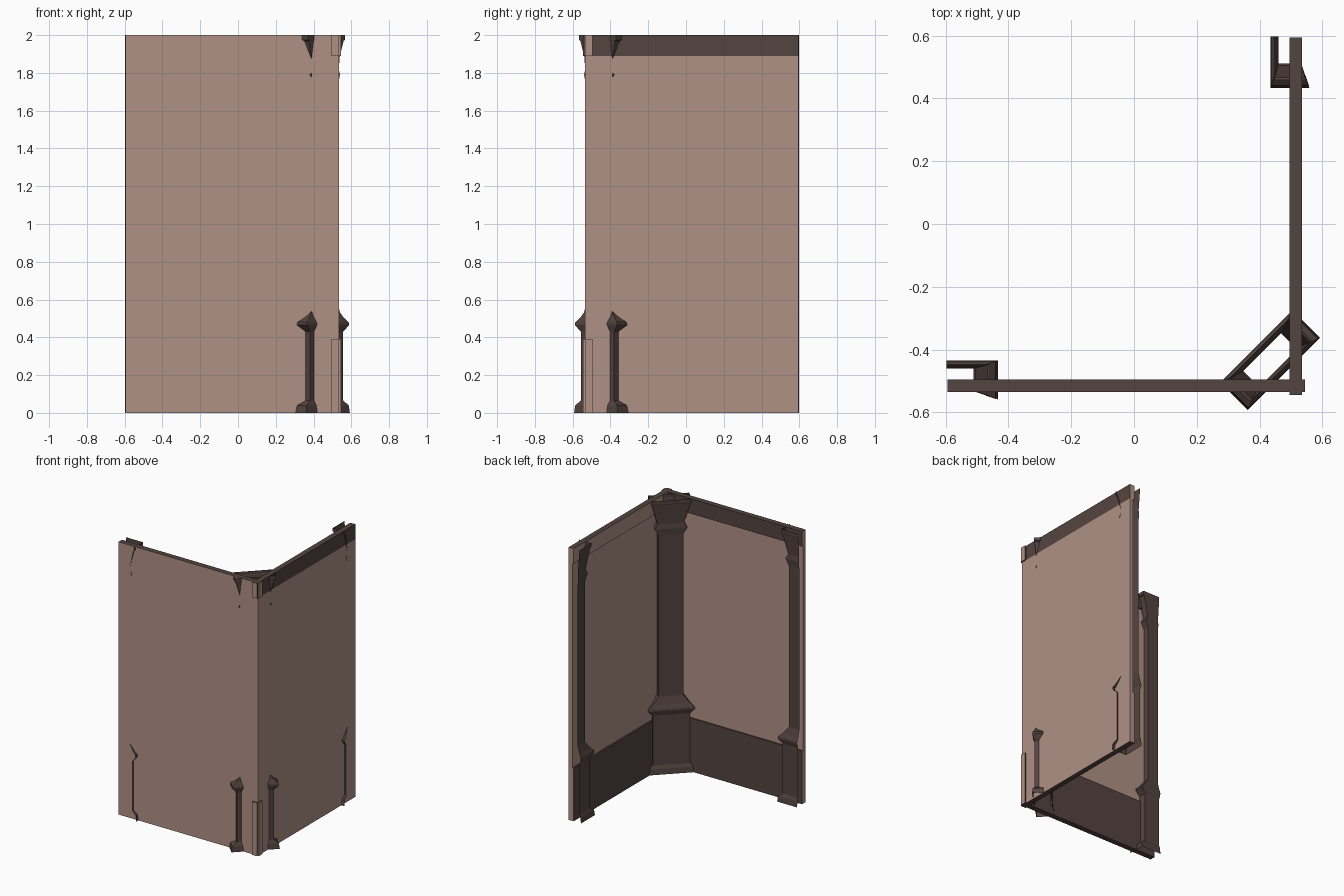
import bpy, bmesh
from math import sqrt
from mathutils import Vector

if "Cube" in bpy.data.objects:
    bpy.data.objects.remove(bpy.data.objects["Cube"])


def material(name, rgb):
    m = bpy.data.materials.new(name)
    m.diffuse_color = (*rgb, 1)
    m.use_nodes = True
    m.node_tree.nodes["Principled BSDF"].inputs["Base Color"].default_value = m.diffuse_color
    return m


PALE = material("pale_clay", (0.435, 0.285, 0.235))
DARK = material("dark_brown", (0.088, 0.058, 0.051))

# Pillar profile: height, half width, half depth
PROFILE = [
    (0.0, .163, .062), (.04, .157, .059), (.065, .125, .050), (.43, .125, .050),
    (.465, .158, .061), (.48, .156, .060), (.505, .128, .050), (.56, .085, .036),
    (1.74, .085, .036), (1.79, .110, .041), (1.825, .090, .037),
    (1.97, .130, .048), (1.975, .138, .050), (2.0, .138, .050),
]


def direct(x, y, z):
    return Vector((x, y, z))


def mirrored(x, y, z):
    """Reflect the front wall onto the right-hand wall."""
    return Vector((-y, -x, z))


def finish(bm, name, mats):
    me = bpy.data.meshes.new(name)
    bm.to_mesh(me)
    bm.free()
    for m in mats:
        me.materials.append(m)
    ob = bpy.data.objects.new(name, me)
    bpy.context.collection.objects.link(ob)
    return ob


def slab(name, lo, hi, place, inner_dark):
    """Box along a wall; inward, top and bottom faces may be dark."""
    bm = bmesh.new()
    bmesh.ops.create_cube(bm, size=1)
    for v in bm.verts:
        c = [lo[i] + (v.co[i] + .5) * (hi[i] - lo[i]) for i in range(3)]
        v.co = place(*c)
    bmesh.ops.recalc_face_normals(bm, faces=bm.faces)
    inward = place(0, 1, 0)
    for f in bm.faces:
        f.normal_update()
        if inner_dark and (f.normal.dot(inward) > .5 or abs(f.normal.z) > .5):
            f.material_index = 1
    finish(bm, name, [PALE, DARK])


def skin(name, rings, closed, flip=False):
    """Join stacked cross-sections into an open-ended shell."""
    bm = bmesh.new()
    rows = [[bm.verts.new(p) for p in r] for r in rings]
    n = len(rows[0])
    for a, b in zip(rows, rows[1:]):
        for i in range(n if closed else n - 1):
            j = (i + 1) % n
            bm.faces.new((a[i], a[j], b[j], b[i]))
    if flip:
        bmesh.ops.reverse_faces(bm, faces=bm.faces)
    finish(bm, name, [DARK])


END = -.597
for side, place in (("front", direct), ("right", mirrored)):
    # Wall panel with skirting and top rail
    slab(side + "_wall_panel", (-.595, -.535, .39), (.535, -.506, 1.89), place, False)
    slab(side + "_skirting", (-.595, -.535, 0), (.545, -.495, .39), place, True)
    slab(side + "_top_rail", (-.595, -.535, 1.89), (.545, -.495, 2), place, True)
    # Half pillar at the free end: front and one side, cut at the end plane
    rings = [[place(END + w, -.497 - d, z), place(END + w, -.497 + d, z),
              place(END, -.497 + d, z)] for z, w, d in PROFILE]
    skin(side + "_end_half_pillar", rings, False, flip=(side == "right"))

# Diagonal corner pillar, hollow and running through both walls
t = Vector((1, 1, 0)) / sqrt(2)
n = Vector((-1, 1, 0)) / sqrt(2)
centre = n * -.613
rings = [[centre + t * (w * a) + n * (d * b) + Vector((0, 0, z))
          for a, b in ((-1, -1), (1, -1), (1, 1), (-1, 1))] for z, w, d in PROFILE]
skin("corner_pillar", rings, True)
